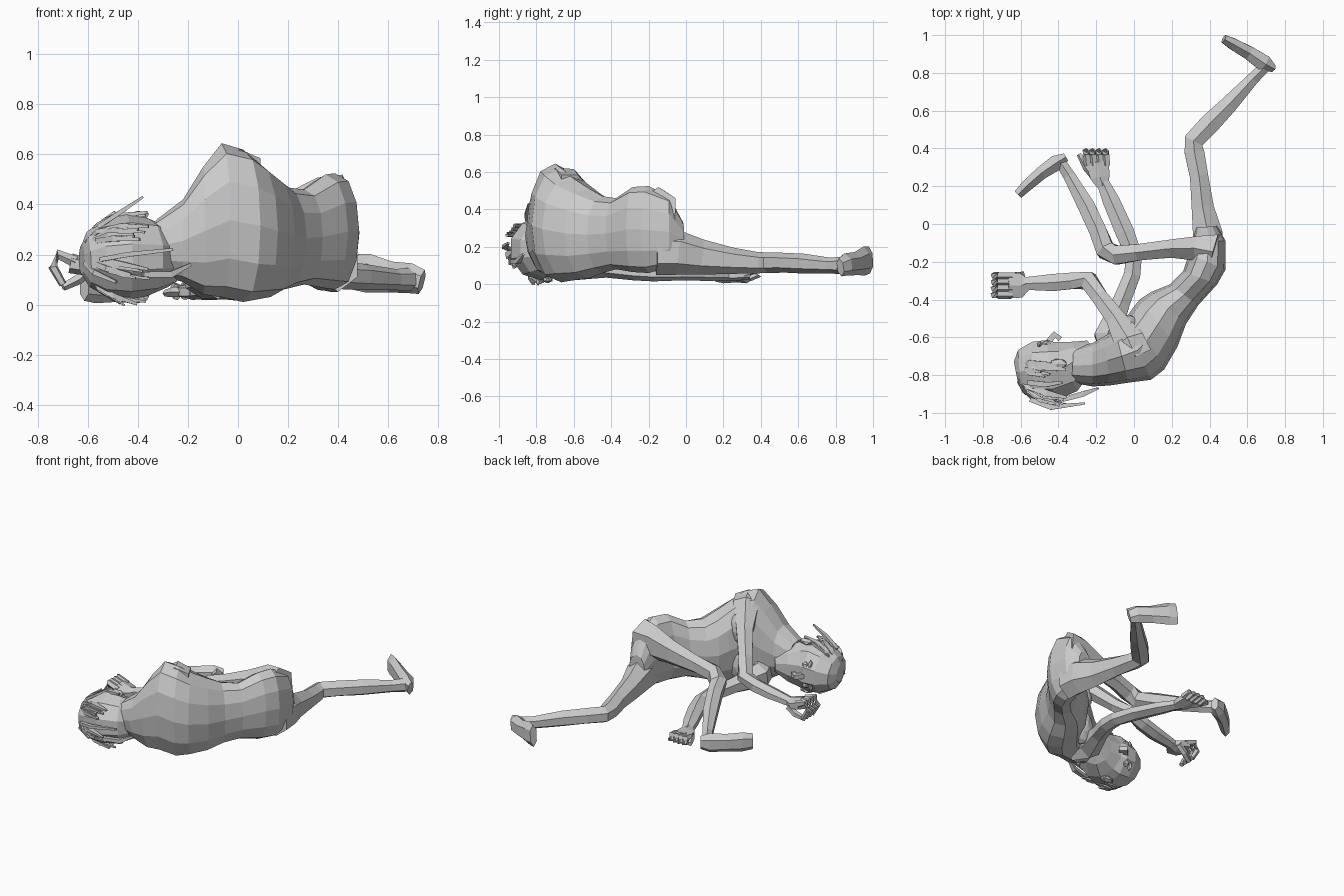
import bpy, bmesh, math, random
from mathutils import Vector
random.seed(4)


def loft(name, rings):
    """Skin a list of equal-length vertex rings and cap both ends."""
    bm = bmesh.new()
    vs = [[bm.verts.new(p) for p in r] for r in rings]
    n = len(vs[0])
    for a, b in zip(vs, vs[1:]):
        for i in range(n):
            j = (i + 1) % n
            bm.faces.new((a[i], a[j], b[j], b[i]))
    bm.faces.new(vs[0][::-1])
    bm.faces.new(vs[-1])
    bmesh.ops.recalc_face_normals(bm, faces=bm.faces)
    me = bpy.data.meshes.new(name)
    bm.to_mesh(me)
    bm.free()
    ob = bpy.data.objects.new(name, me)
    bpy.context.collection.objects.link(ob)
    return ob


def limb(name, pts, sides=6):
    """Tube along (x, y, z, side radius, vertical radius) points."""
    P = [Vector(p[:3]) for p in pts]
    rings = []
    for k, p in enumerate(pts):
        t = (P[min(k + 1, len(P) - 1)] - P[max(k - 1, 0)]).normalized()
        s = t.cross(Vector((0, 0, 1))).normalized()
        u = s.cross(t)
        rings.append([P[k] + s * p[3] * math.cos(a) + u * p[4] * math.sin(a)
                      for a in [math.tau * (i + .5) / sides for i in range(sides)]])
    return loft(name, rings)


def blob(name, loc, scale, sub=1):
    bpy.ops.mesh.primitive_ico_sphere_add(subdivisions=sub, radius=1, location=loc)
    ob = bpy.context.object
    ob.name = name
    ob.scale = scale
    return ob


# Torso: back point, front point, lowest z, highest z for every section
sections = [
    ((-.33, -.84), (-.32, -.66), .12, .34),
    ((-.22, -.86), (-.22, -.63), .09, .42),
    ((-.13, -.855), (-.15, -.59), .04, .55),
    ((-.03, -.84), (-.10, -.56), .03, .645),
    ((.09, -.825), (-.05, -.51), .01, .62),
    ((.16, -.77), (-.01, -.45), .02, .57),
    ((.23, -.65), (.03, -.40), .03, .515),
    ((.275, -.53), (.09, -.36), .06, .47),
    ((.34, -.43), (.19, -.32), .08, .46),
    ((.44, -.32), (.26, -.25), .065, .52),
    ((.485, -.24), (.29, -.16), .06, .525),
    ((.485, -.09), (.31, -.09), .09, .47),
    ((.44, -.01), (.33, -.02), .12, .33)]
rings = []
for b, f, lo, hi in sections:
    ring = []
    for i in range(12):
        a = math.tau * i / 12
        c, s = math.cos(a), math.sin(a)
        c = math.copysign(abs(c) ** .85, c)
        q = (1 + c) / 2
        ring.append((b[0] + (f[0] - b[0]) * q, b[1] + (f[1] - b[1]) * q,
                     (lo + hi) / 2 + (hi - lo) / 2 * s))
    rings.append(ring)
loft("torso", rings)

# Chest muscles, seated in the front of the torso
for z in (.42, .18):
    blob("chest_muscle", (-.03, -.55, z), (.08, .07, .12), 2)

# Arms
limb("upper_side_arm", [(.01, -.70, .55, .10, .07), (-.02, -.63, .55, .095, .075),
     (-.09, -.51, .44, .06, .055), (-.18, -.39, .32, .05, .045),
     (-.24, -.30, .24, .055, .045), (-.32, -.30, .20, .05, .045),
     (-.43, -.31, .175, .052, .04), (-.58, -.315, .15, .038, .03)])
limb("lower_side_arm", [(-.09, -.68, .13, .10, .11), (-.14, -.59, .11, .08, .09),
     (-.07, -.42, .09, .055, .055), (-.01, -.27, .07, .05, .05),
     (.00, -.17, .06, .05, .045), (-.05, -.04, .06, .057, .04),
     (-.12, .12, .055, .052, .037), (-.165, .22, .05, .038, .03)])

# Hands: palm, four curled fingers and a thumb
limb("upper_side_palm", [(-.56, -.315, .15, .037, .03), (-.60, -.325, .15, .075, .035),
                         (-.67, -.325, .165, .08, .04)])
for i in range(4):
    y = -.375 + i * .034
    limb("upper_side_finger", [(-.65, y, .17, .021, .025), (-.72, y, .20, .021, .022),
         (-.74, y, .15, .02, .02), (-.70, y, .08, .016, .016)], 5)
limb("upper_side_thumb", [(-.59, -.27, .14, .022, .022), (-.64, -.275, .10, .022, .022),
                          (-.70, -.30, .07, .016, .016)], 5)
limb("lower_side_palm", [(-.165, .20, .05, .035, .03), (-.18, .25, .05, .06, .033),
                         (-.195, .33, .055, .07, .03)])
for i in range(4):
    x = -.245 + i * .034
    limb("lower_side_finger", [(x, .31, .06, .021, .022), (x - .005, .365, .07, .021, .02),
         (x - .01, .385, .05, .02, .02), (x, .34, .03, .015, .015)], 5)
limb("lower_side_thumb", [(-.20, .24, .05, .022, .02), (-.25, .30, .05, .022, .022),
                          (-.29, .37, .045, .014, .014)], 5)

# Legs
limb("upper_side_leg", [(.43, -.15, .40, .11, .12), (.34, -.13, .39, .075, .12),
     (.20, -.13, .355, .055, .085), (.02, -.15, .31, .05, .06),
     (-.09, -.165, .28, .057, .057), (-.15, -.14, .24, .057, .057),
     (-.19, -.04, .20, .053, .058), (-.25, .09, .15, .052, .052),
     (-.34, .25, .09, .037, .042), (-.385, .32, .075, .033, .045)])
limb("lower_side_leg", [(.40, -.16, .17, .09, .12), (.39, -.05, .17, .09, .12),
     (.365, .08, .145, .068, .095), (.345, .25, .125, .056, .07),
     (.32, .38, .115, .06, .057), (.315, .44, .115, .06, .055),
     (.40, .53, .115, .062, .053), (.50, .63, .11, .053, .053),
     (.63, .77, .10, .037, .042), (.69, .83, .10, .035, .047)])

# Feet
limb("upper_side_foot", [(-.36, .355, .07, .025, .045), (-.41, .325, .07, .048, .065),
     (-.49, .27, .07, .04, .06), (-.57, .20, .07, .035, .065),
     (-.615, .155, .07, .028, .055)])
limb("lower_side_foot", [(.735, .825, .09, .022, .05), (.69, .85, .105, .05, .06),
     (.61, .905, .11, .042, .062), (.52, .955, .125, .035, .078),
     (.475, .98, .13, .025, .073)])

# Head runs from the crown to the chin
limb("head", [(-.625, -.785, .18, .06, .06), (-.60, -.78, .18, .12, .11),
     (-.53, -.775, .185, .16, .155), (-.44, -.775, .19, .17, .17),
     (-.36, -.755, .19, .15, .155), (-.28, -.70, .19, .10, .12),
     (-.22, -.65, .19, .045, .055)], 10)

# Face
limb("nose", [(-.46, -.63, .18, .02, .02), (-.42, -.585, .18, .025, .022),
              (-.39, -.61, .18, .02, .02)], 4)
for z in (.25, .12):
    blob("eye", (-.465, -.635, z), (.025, .02, .028))
    blob("brow", (-.50, -.64, z), (.015, .02, .045))
for z in (.355, .025):
    blob("ear", (-.40, -.74, z), (.05, .03, .02))

HC, HR = Vector((-.43, -.785, .19)), Vector((.19, .16, .165))


def on_head(theta, phi, k):
    return HC + Vector((-math.cos(theta) * HR.x, math.sin(theta) * math.cos(phi) * HR.y,
                        math.sin(theta) * math.sin(phi) * HR.z)) * k


# Hair locks swept from the crown toward the neck, leaving the face clear
for i in range(26):
    phi = math.radians(62 + (i * 61) % 240)
    t0 = random.uniform(.3, 1.0)
    lift = random.uniform(1.06, 1.2)
    r = random.uniform(.016, .028)
    limb("hair_lock", [(*on_head(t0, phi, 1.0), r * .6, r * .5),
         (*on_head(t0 + .45, phi + .1, 1.04), r, r * .6),
         (*on_head(t0 + .95, phi + .2, lift), r * .4, r * .3)], 4)
limb("loose_lock", [(-.56, -.84, .31, .018, .012), (-.47, -.85, .37, .02, .012),
                    (-.38, -.84, .43, .008, .006)], 4)
limb("back_lock", [(-.55, -.93, .18, .016, .012), (-.44, -.97, .20, .02, .014),
                   (-.26, -.95, .22, .008, .008)], 4)
limb("neck_lock", [(-.38, -.93, .12, .018, .015), (-.27, -.90, .12, .02, .018),
                   (-.19, -.87, .16, .008, .008)], 4)
